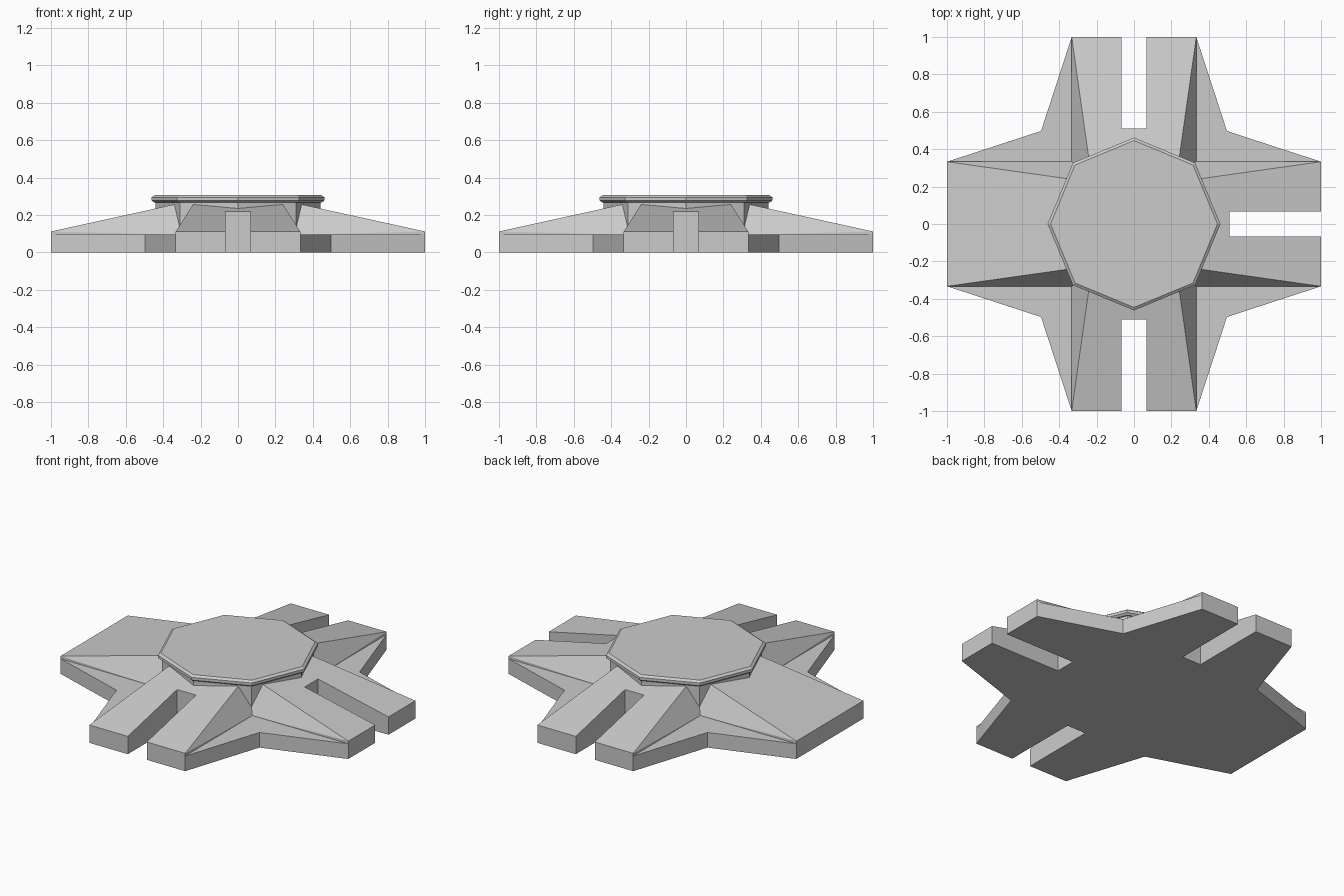
import bpy, bmesh
from math import sin, cos, pi
from mathutils import Matrix

if "Cube" in bpy.data.objects:
    bpy.data.objects.remove(bpy.data.objects["Cube"])


def make(name, bm):
    bmesh.ops.recalc_face_normals(bm, faces=bm.faces)
    me = bpy.data.meshes.new(name)
    bm.to_mesh(me)
    bm.free()
    ob = bpy.data.objects.new(name, me)
    bpy.context.scene.collection.objects.link(ob)
    return ob


def loft(name, rings):
    """Closed solid through stacked rings of equal vertex count."""
    bm = bmesh.new()
    vs = [[bm.verts.new(p) for p in r] for r in rings]
    n = len(rings[0])
    for a, b in zip(vs, vs[1:]):
        for i in range(n):
            j = (i + 1) % n
            bm.faces.new((a[i], a[j], b[j], b[i]))
    bm.faces.new(vs[0][::-1])
    bm.faces.new(vs[-1])
    return make(name, bm)


def hull(name, pts, angle):
    bm = bmesh.new()
    for p in pts:
        bm.verts.new(p)
    bmesh.ops.convex_hull(bm, input=bm.verts)
    bm.transform(Matrix.Rotation(angle, 4, 'Z'))
    return make(name, bm)


def octagon(r, z):
    return [(r * cos(i * pi / 4), r * sin(i * pi / 4), z) for i in range(8)]


def boolean(target, cutter, op):
    m = target.modifiers.new(cutter.name, 'BOOLEAN')
    m.object, m.operation, m.solver = cutter, op, 'EXACT'
    bpy.context.view_layer.objects.active = target
    bpy.ops.object.modifier_apply(modifier=m.name)
    bpy.data.objects.remove(cutter, do_unlink=True)


# Star-shaped base plate
outline = []
for k in range(4):
    c, s = round(cos(k * pi / 2)), round(sin(k * pi / 2))
    for x, y in ((1, -0.333), (1, 0.333), (0.497, 0.497)):
        outline.append((x * c - y * s, x * s + y * c))
base = loft("base", [[(x, y, z) for x, y in outline] for z in (0, 0.095)])

# Four sloping arms that narrow and rise toward the hub
for k in range(4):
    pts = []
    for s in (-1, 1):
        pts += [(1, s * 0.333, 0.02), (1, s * 0.333, 0.112),
                (0.28, s * 0.333, 0.02), (0.28, s * 0.333, 0.094),
                (0.28, s * 0.2315, 0.270)]
    boolean(base, hull("arm", pts, k * pi / 2), 'UNION')

# Octagonal neck under the cap
boolean(base, loft("neck", [octagon(0.44, 0.05), octagon(0.44, 0.275)]), 'UNION')

# Slot in each arm, open at the tip
for k in range(4):
    pts = [(x, y, z) for x in (0.51, 1.2) for y in (-0.066, 0.066) for z in (-0.2, 0.5)]
    boolean(base, hull("slot", pts, k * pi / 2), 'DIFFERENCE')

# Chamfered octagonal cap
loft("cap", [octagon(0.448, 0.268), octagon(0.462, 0.278),
             octagon(0.462, 0.295), octagon(0.446, 0.306)])
